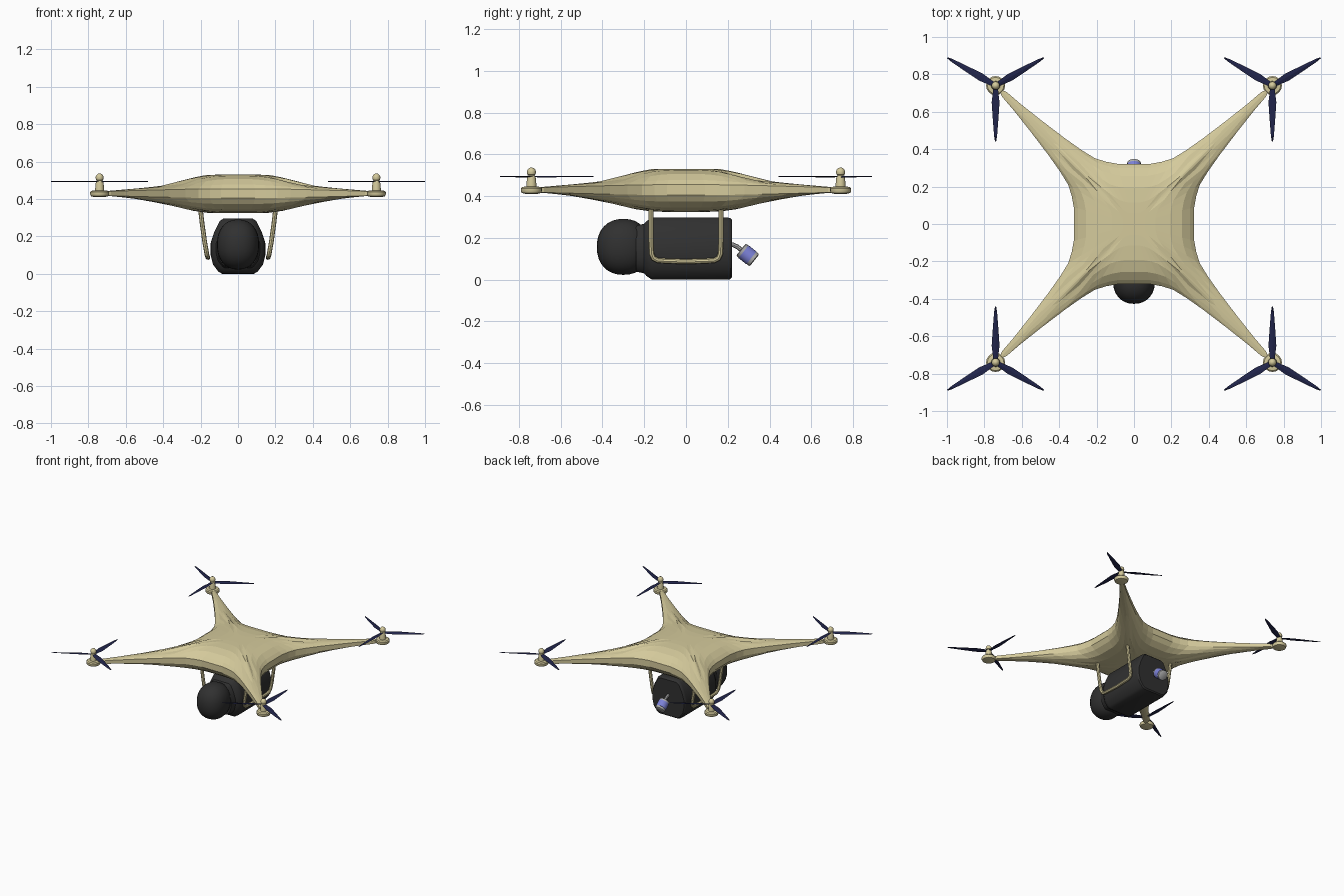
import bpy, bmesh, math
from mathutils import Vector, Matrix

if "Cube" in bpy.data.objects:
    bpy.data.objects.remove(bpy.data.objects["Cube"])


def mat(name, c):
    m = bpy.data.materials.new(name)
    m.diffuse_color = (*c, 1)
    m.use_nodes = True
    m.node_tree.nodes["Principled BSDF"].inputs["Base Color"].default_value = m.diffuse_color
    return m


TAN = mat("tan_shell", (0.66, 0.59, 0.33))
BLACK = mat("black_plastic", (0.03, 0.03, 0.03))
NAVY = mat("navy_blade", (0.015, 0.018, 0.07))
BLUE = mat("blue_band", (0.2, 0.22, 0.68))
GREY = mat("grey_metal", (0.42, 0.42, 0.42))


def finish(name, bm, material, smooth=True):
    bmesh.ops.recalc_face_normals(bm, faces=bm.faces)
    me = bpy.data.meshes.new(name)
    bm.to_mesh(me)
    bm.free()
    me.materials.append(material)
    ob = bpy.data.objects.new(name, me)
    bpy.context.collection.objects.link(ob)
    if smooth:
        bpy.context.view_layer.objects.active = ob
        ob.select_set(True)
        bpy.ops.object.shade_smooth_by_angle(angle=math.radians(35))
        ob.select_set(False)
    return ob


def loft(name, rings, material, smooth=True):
    """Skin closed rings of equal length and cap both ends."""
    bm = bmesh.new()
    vs = [[bm.verts.new(p) for p in r] for r in rings]
    n = len(vs[0])
    for a, b in zip(vs, vs[1:]):
        for i in range(n):
            bm.faces.new((a[i], a[(i + 1) % n], b[(i + 1) % n], b[i]))
    bm.faces.new(vs[0])
    bm.faces.new(vs[-1])
    return finish(name, bm, material, smooth)


def lathe(name, profile, material, loc, axis=(0, 0, 1), n=16):
    """Spin (radius, height) pairs about an axis through loc."""
    q = Vector((0, 0, 1)).rotation_difference(Vector(axis))
    rings = [[Vector(loc) + q @ Vector((r * math.cos(2 * math.pi * i / n),
              r * math.sin(2 * math.pi * i / n), h)) for i in range(n)] for r, h in profile]
    return loft(name, rings, material)


def tube(name, pts, r, material):
    cu = bpy.data.curves.new(name, 'CURVE')
    cu.dimensions = '3D'
    cu.bevel_depth = r
    cu.bevel_resolution = 2
    cu.use_fill_caps = True
    sp = cu.splines.new('POLY')
    sp.points.add(len(pts) - 1)
    for p, co in zip(sp.points, pts):
        p.co = (*co, 1)
    tmp = bpy.data.objects.new(name + "_path", cu)
    bpy.context.collection.objects.link(tmp)
    bm = bmesh.new()
    bm.from_mesh(tmp.to_mesh())
    bpy.data.objects.remove(tmp)
    return finish(name, bm, material)


def interp(table, x):
    if x <= table[0][0]:
        return table[0][1]
    for (a, u), (b, v) in zip(table, table[1:]):
        if x <= b:
            return u + (v - u) * (x - a) / (b - a)
    return table[-1][1]


# Body shell: four-armed outline, nested rings rising to a dome above and below
octant = [(.322, 0), (.322, .09), (.333, .15), (.352, .21), (.395, .28), (.455, .365),
          (.55, .49), (.645, .61), (.705, .68), (.725, .725)]
quad = octant + [(y, x) for x, y in octant[-2:0:-1]]
outline = []
for k in range(4):
    rot = Matrix.Rotation(k * math.pi / 2, 2)
    outline += [rot @ Vector(p) for p in quad]
TOP = [(.0, .532), (.17, .529), (.25, .512), (.32, .483), (.45, .462), (.72, .445)]
BOT = [(.0, .323), (.16, .326), (.24, .337), (.32, .357), (.45, .387), (.6, .408), (.72, .416)]
RIM_T = [(.32, .455), (.72, .441)]
RIM_B = [(.32, .405), (.72, .418)]
SOFT = [(.35, 1), (.6, 1), (.8, .95), (.93, .6), (1, 0)]


def shell_ring(s, full, rim):
    ring = []
    for p in outline:
        x, y = p * s
        m, m1 = max(abs(x), abs(y)), max(abs(p.x), abs(p.y))
        d = interp(SOFT, s)
        ring.append((x, y, interp(full, m) * d + interp(rim, m1) * (1 - d)))
    return ring


steps = [.18, .36, .6, .8, .93, 1]
loft("body_shell", [shell_ring(s, TOP, RIM_T) for s in steps] +
     [shell_ring(s, BOT, RIM_B) for s in reversed(steps)], TAN, smooth=False)

# Motors and three-bladed propellers on the four arm tips
for sx, sy in ((1, 1), (-1, 1), (1, -1), (-1, -1)):
    tag = ("back" if sy > 0 else "front") + ("_right" if sx > 0 else "_left")
    c = Vector((sx * .74, sy * .74, 0))
    lathe("motor_pod_" + tag, [(.03, .411), (.046, .415), (.051, .425), (.051, .437), (.044, .444),
          (.024, .446), (.022, .48), (.018, .498), (.012, .501)], TAN, c)
    lathe("motor_cap_" + tag, [(.010, .498), (.019, .503), (.022, .514), (.019, .526),
          (.011, .534), (.003, .537)], TAN, c, n=12)
    bm = bmesh.new()
    for k in range(3):
        a = -sy * math.pi / 2 + k * 2 * math.pi / 3
        rot = Matrix.Rotation(a, 3, 'Z')
        prev = None
        for r, w, tilt in ((.0, .012, .002), (.04, .015, .003), (.09, .021, .003),
                           (.18, .015, .002), (.27, .008, .001), (.298, .003, 0)):
            ring = [bm.verts.new(c + rot @ Vector((r, y, .493 + z))) for y, z in
                    ((-w, -tilt), (0, -.002), (w, tilt), (0, .003))]
            if prev:
                for i in range(4):
                    j = (i + 1) % 4
                    bm.faces.new((prev[i], prev[j], ring[j], ring[i]))
            prev = ring
        bm.faces.new(prev)
    finish("propeller_" + tag, bm, NAVY, smooth=False)

# Landing skids: one U-shaped tube per side, leaning inwards
half = [(.203, .168, .365), (.192, .168, .27), (.178, .167, .17), (.17, .165, .125),
        (.166, .155, .102), (.163, .135, .092), (.162, .07, .089), (.161, 0, .087)]
path = half + [(x, -y, z) for x, y, z in half[-2::-1]]
for sx, side in ((1, "right"), (-1, "left")):
    tube("landing_skid_" + side, [(sx * x, y, z) for x, y, z in path], .0125, TAN)

# Camera housing: chamfered section lofted along y
side = [(.075, .297), (.098, .283), (.128, .222), (.146, .165), (.146, .10), (.134, .05), (.105, .012), (.085, .0)]
section = side + [(-x, z) for x, z in reversed(side)]


def camera_ring(y, s):
    return [(x * s, y, .15 + (z - .15) * s) for x, z in section]


loft("camera_housing", [camera_ring(y, s) for y, s in
     ((-.24, .74), (-.20, .80), (-.19, .88), (-.165, .99), (-.15, 1), (.20, 1), (.212, .985), (.22, .93))],
     BLACK)

# Rounded lens head
bm = bmesh.new()
bmesh.ops.create_uvsphere(bm, u_segments=24, v_segments=16, radius=1)
for v in bm.verts:
    v.co = Vector([math.copysign(abs(t) ** .9, t) for t in v.co])
    v.co = Vector((v.co.x * .113, v.co.y * .127 - .30, v.co.z * .134 + .157))
finish("lens_head", bm, BLACK)

# Rear sensor on a bent stalk
tube("sensor_stalk", [(0, .20, .168), (0, .225, .167), (0, .245, .158), (0, .275, .135)], .011, GREY)
base, axis = Vector((0, .263, .144)), Vector((0, .78, -.62)).normalized()
lathe("sensor_front_ring", [(.030, 0), (.037, .003), (.037, .018)], GREY, base, axis, 20)
lathe("sensor_band", [(.039, .016), (.039, .064)], BLUE, base, axis, 20)
lathe("sensor_end_cap", [(.037, .062), (.037, .079), (.031, .083)], GREY, base, axis, 20)
